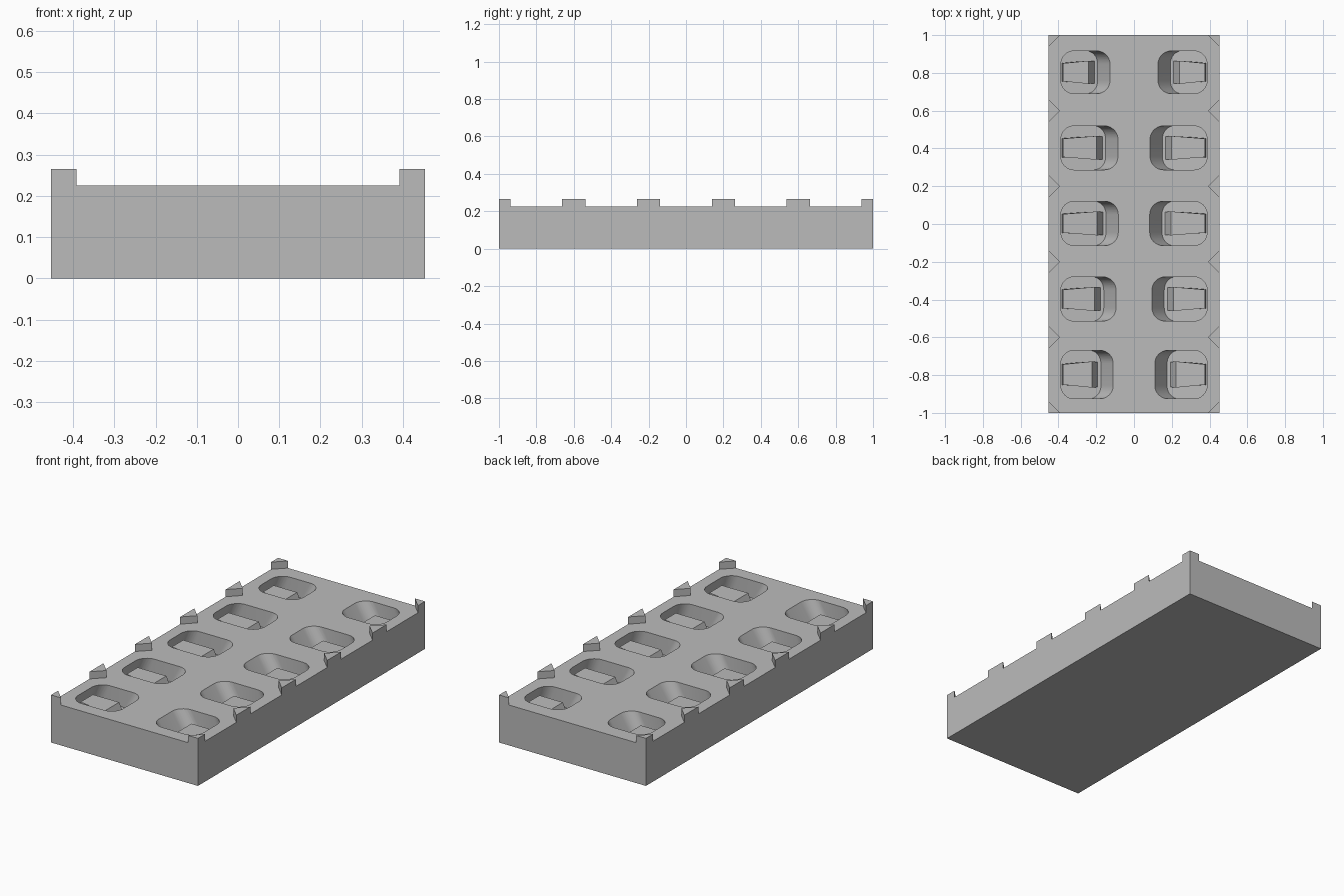
import bpy, bmesh, math

cube = bpy.data.objects.get("Cube")
if cube:
    bpy.data.objects.remove(cube)

HX, HY, TOP, TAB_TOP = 0.453, 1.0, 0.225, 0.265

grey = bpy.data.materials.new("plain grey")
grey.use_nodes = True
colour = (0.5, 0.5, 0.5, 1)
grey.diffuse_color = colour
grey.node_tree.nodes["Principled BSDF"].inputs["Base Color"].default_value = colour


def finish(bm, name):
    bmesh.ops.recalc_face_normals(bm, faces=bm.faces)
    mesh = bpy.data.meshes.new(name)
    bm.to_mesh(mesh)
    bm.free()
    mesh.materials.append(grey)
    obj = bpy.data.objects.new(name, mesh)
    bpy.context.collection.objects.link(obj)
    return obj


def loft(bm, lower, upper):
    """Closed solid between two matching loops."""
    a = [bm.verts.new(p) for p in lower]
    b = [bm.verts.new(p) for p in upper]
    n = len(a)
    for i in range(n):
        j = (i + 1) % n
        bm.faces.new((a[i], a[j], b[j], b[i]))
    bm.faces.new(a[::-1])
    bm.faces.new(b)


def rounded_loop(x0, x1, y0, y1, r, steps=8):
    pts = []
    corners = [(x1 - r, y1 - r), (x0 + r, y1 - r), (x0 + r, y0 + r), (x1 - r, y0 + r)]
    for k, (cx, cy) in enumerate(corners):
        for i in range(steps + 1):
            a = math.pi / 2 * (k + i / steps)
            pts.append((cx + r * math.cos(a), cy + r * math.sin(a)))
    return pts


# Rows of pockets: centre y, half length in y, inner edge distance from x = 0
rows = [(0.803, 0.113, 0.127), (0.403, 0.116, 0.085), (0.003, 0.117, 0.083),
        (-0.397, 0.117, 0.095), (-0.797, 0.128, 0.11)]
OUTER = 0.387

# Slanted pocket cutters and the raised blocks inside them
cut = bmesh.new()
blocks = bmesh.new()
for yc, hw, inner in rows:
    for s in (-1, 1):
        mouth = rounded_loop(inner, OUTER, yc - hw, yc + hw, 0.07)
        low, high = [], []
        for x, y in mouth:
            t = (x - inner) / (OUTER - inner)      # 0 inner end, 1 outer end
            depth = 0.105 - 0.025 * t
            shift = 0.065 - 0.04 * t
            low.append((s * (x + shift), y, TOP - depth))
            high.append((s * (x - shift * 0.1), y, TOP + depth * 0.1))
        loft(cut, low, high)

        bw = hw * 0.54
        foot, crown = inner + 0.071, inner + 0.113
        base = [(foot, bw * 0.95, 0.10), (foot, -bw * 0.95, 0.10),
                (OUTER - 0.002, -bw * 0.82, 0.10), (OUTER - 0.002, bw * 0.82, 0.10)]
        top = [(crown, bw, 0.182), (crown, -bw, 0.182),
               (OUTER - 0.012, -bw * 0.78, 0.19), (OUTER - 0.012, bw * 0.78, 0.19)]
        loft(blocks, [(s * x, yc + y, z) for x, y, z in base],
             [(s * x, yc + y, z) for x, y, z in top])

cutter = finish(cut, "pocket_cutter")
cutter.hide_render = True
cutter.hide_viewport = True
finish(blocks, "pocket_blocks")

# Solid base with the pockets cut out
bm = bmesh.new()
rect = [(HX, HY), (-HX, HY), (-HX, -HY), (HX, -HY)]
loft(bm, [(x, y, 0) for x, y in rect], [(x, y, TOP) for x, y in rect])
base = finish(bm, "base")
mod = base.modifiers.new("pockets", "BOOLEAN")
mod.operation = "DIFFERENCE"
mod.solver = "EXACT"
mod.object = cutter
bpy.context.view_layer.objects.active = base
base.select_set(True)
bpy.ops.object.modifier_apply(modifier=mod.name)
bpy.data.objects.remove(cutter)
bpy.ops.object.shade_smooth_by_angle(angle=math.radians(25))

# Triangular locating tabs along both long edges, halved at the corners
bm = bmesh.new()
R = 0.062
for s in (-1, 1):
    for y in (-1, -0.6, -0.2, 0.2, 0.6, 1):
        y0, y1 = max(y - R, -HY), min(y + R, HY)
        tri = [(s * HX, y0), (s * HX, y1), (s * (HX - R), y)]
        loft(bm, [(px, py, TOP) for px, py in tri], [(px, py, TAB_TOP) for px, py in tri])
finish(bm, "edge_tabs")
